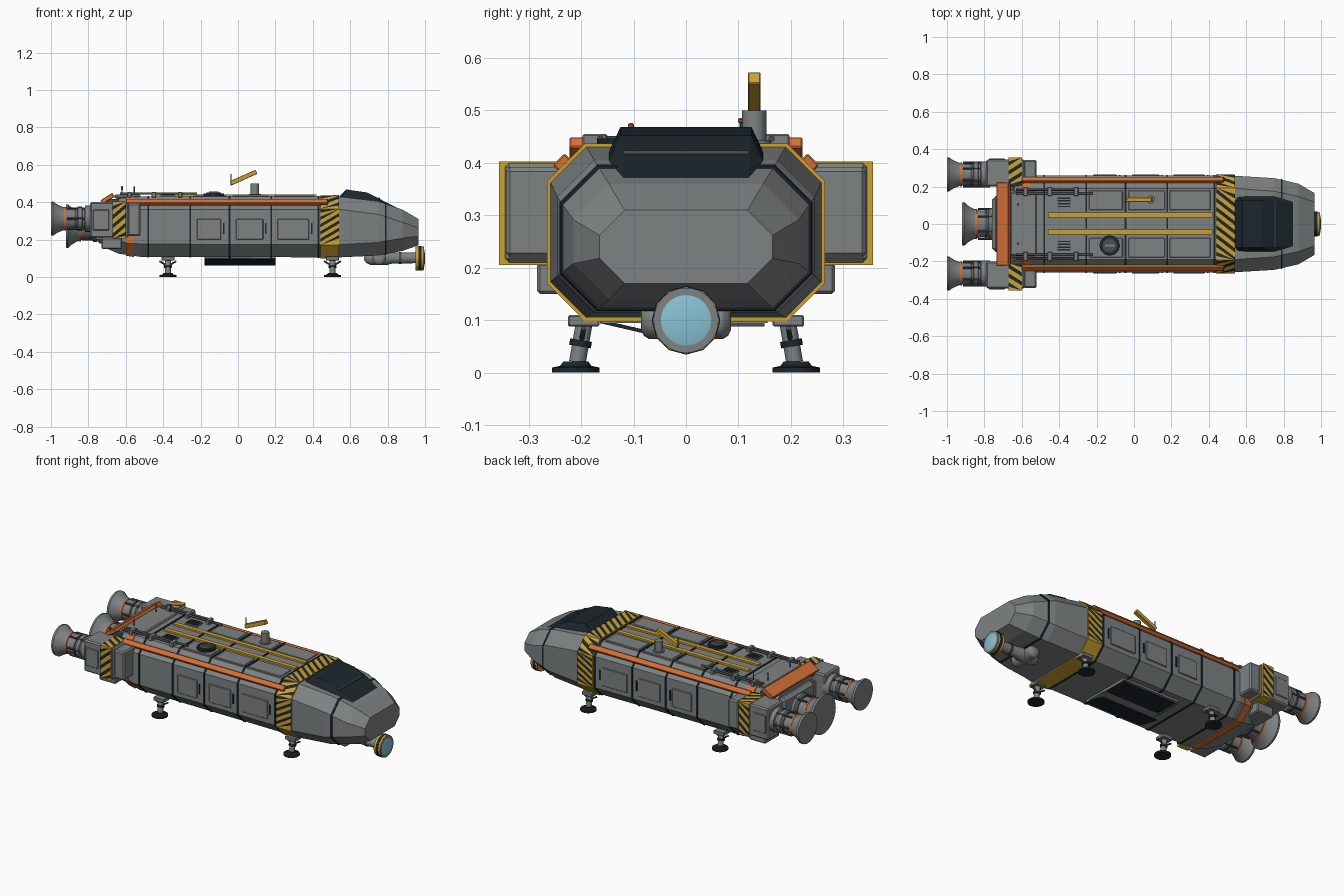
import bpy, bmesh, math
from mathutils import Vector, Matrix

if "Cube" in bpy.data.objects:
    bpy.data.objects.remove(bpy.data.objects["Cube"], do_unlink=True)


def material(name, r, g, b):
    m = bpy.data.materials.new(name)
    m.use_nodes = True
    m.diffuse_color = (r, g, b, 1)
    m.node_tree.nodes["Principled BSDF"].inputs["Base Color"].default_value = (r, g, b, 1)
    return m


GREY = material("hull grey", .21, .225, .23)
STEEL = material("dark steel", .07, .075, .08)
NAVY = material("dark navy", .012, .02, .027)
YELLOW = material("warning yellow", .6, .36, .03)
ORANGE = material("orange", .66, .16, .035)
BLUE = material("lens blue", .25, .54, .66)
RED = material("beacon red", .35, .07, .04)


def finish(name, bm, mat, smooth=False, fix=True):
    if fix:
        bmesh.ops.recalc_face_normals(bm, faces=bm.faces[:])
    if smooth:
        for f in bm.faces:
            f.smooth = True
        for e in bm.edges:
            e.smooth = len(e.link_faces) == 2 and e.calc_face_angle() < .6
    me = bpy.data.meshes.new(name)
    bm.to_mesh(me)
    bm.free()
    me.materials.append(mat)
    ob = bpy.data.objects.new(name, me)
    bpy.context.collection.objects.link(ob)
    return ob


def box(name, x, y, z, mat, bevel=0, rot=None):
    """Box from (min, max) pairs, optionally bevelled and turned about its centre."""
    bm = bmesh.new()
    bmesh.ops.create_cube(bm, size=1)
    size = [abs(p[1] - p[0]) for p in (x, y, z)]
    bmesh.ops.scale(bm, vec=size, verts=bm.verts)
    if bevel:
        bmesh.ops.bevel(bm, geom=bm.edges[:], offset=bevel, segments=1, affect='EDGES')
    if rot:
        bmesh.ops.rotate(bm, matrix=Matrix.Rotation(math.radians(rot[1]), 3, rot[0]), verts=bm.verts)
    bmesh.ops.translate(bm, vec=[sum(p) / 2 for p in (x, y, z)], verts=bm.verts)
    return finish(name, bm, mat)


def loft(name, rings, mat, smooth=False):
    bm = bmesh.new()
    loops = [[bm.verts.new(p) for p in r] for r in rings]
    n = len(loops[0])
    for a, b in zip(loops, loops[1:]):
        for i in range(n):
            bm.faces.new((a[i], a[(i + 1) % n], b[(i + 1) % n], b[i]))
    bm.faces.new(loops[0])
    bm.faces.new(loops[-1])
    return finish(name, bm, mat, smooth)


def lathe(name, start, end, profile, mat, n=24):
    """Round part: profile of (distance, radius) along the line start to end."""
    start, d = Vector(start), (Vector(end) - Vector(start)).normalized()
    q = d.to_track_quat('Z', 'Y')
    rings = [[start + q @ Vector((r * math.cos(2 * math.pi * i / n), r * math.sin(2 * math.pi * i / n), t))
              for i in range(n)] for t, r in profile]
    return loft(name, rings, mat, True)


def rod(name, a, b, r, mat, n=12):
    return lathe(name, a, b, [(0, r), ((Vector(b) - Vector(a)).length, r)], mat, n)


# Hull sections: x, half width, bottom, top, corner cut
SECTIONS = [(-.73, .2, .165, .40, .06), (-.64, .24, .125, .42, .065), (-.52, .258, .108, .43, .068),
            (.54, .258, .105, .43, .068), (.75, .245, .115, .405, .07),
            (.88, .215, .14, .36, .068), (.965, .165, .17, .31, .048)]


def octagon(x, grow=0):
    for a, b in zip(SECTIONS, SECTIONS[1:]):
        if a[0] <= x <= b[0]:
            t = (x - a[0]) / (b[0] - a[0])
            w, lo, hi, c = [p + (q - p) * t for p, q in zip(a[1:], b[1:])]
            break
    w, lo, hi, c = w + grow, lo - grow, hi + grow, c + grow * .6
    half = [(w - c, lo), (w, lo + c), (w, hi - c), (w - c, hi)]
    return [Vector((x, y, z)) for y, z in half + [(-y, z) for y, z in reversed(half)]]


def band(name, x0, x1, grow, mat):
    return loft(name, [octagon(x0, grow), octagon(x1, grow)], mat)


def stripes(name, a, b, x0, x1, count, slant, centre):
    """Diagonal hazard stripes on the flat strip between edges a and b (y, z)."""
    bm = bmesh.new()
    a, b, centre = Vector((0, *a)), Vector((0, *b)), Vector((0, *centre))
    normal = (b - a).cross(Vector((1, 0, 0))).normalized()
    if normal.dot((a + b) / 2 - centre) < 0:
        normal.negate()
    for i in range(-1, count + 1):
        t, w = (i + .1) / count, .45 / count
        corners = [(x0, t), (x0, t + w), (x1, t + w + slant), (x1, t + slant)]
        pts = [Vector((x, 0, 0)) + a.lerp(b, min(1, max(0, u))) + normal * .002 for x, u in corners]
        if (pts[0] - pts[1]).length + (pts[2] - pts[3]).length > .012:
            f = bm.faces.new([bm.verts.new(p) for p in pts])
            f.normal_update()
            if f.normal.dot(normal) < 0:
                f.normal_flip()
    finish(name, bm, NAVY, fix=False)


# Hull and its bands
loft("hull", [octagon(s[0]) for s in SECTIONS], GREY)
band("hazard_band", .44, .54, .007, YELLOW)
band("rear_orange_band", -.6, -.555, .006, ORANGE)
for x in (-.48, -.255, -.045, .178, .43, .79):
    band("hull_seam", x - .005, x + .005, .004, NAVY)
o = octagon(.5, .007)
for i in (1, 2, 3, 4, 5):
    stripes("band_stripes", o[i][1:], o[i + 1][1:], .44, .54, (5, 2, 8, 2, 5)[i - 1],
            (.3, .5, .2, -.5, -.3)[i - 1], (0, .27))

# Canopy
bm = bmesh.new()
for x, y, z in [(.54, .125, .43), (.58, .125, .468), (.69, .125, .452), (.87, .118, .36),
                (.54, .155, .40), (.6, .16, .395), (.78, .155, .385)]:
    for s in (-1, 1):
        bm.verts.new((x, y * s, z))
bmesh.ops.convex_hull(bm, input=bm.verts[:])
finish("canopy", bm, NAVY)
box("canopy_bar", (.75, .758), (-.12, .12), (.417, .424), STEEL)

# Top fittings
for y in (-.042, .048):
    box("top_yellow_strip", (-.46, .42), (y - .013, y + .013), (.43, .44), YELLOW)
for x0, x1 in ((-.24, -.06), (-.03, .165), (.19, .41)):
    for s in (-1, 1):
        box("top_panel", (x0, x1), (s * .075, s * .18), (.428, .436), GREY, .003)
        box("side_panel", (x0 + .02, x1 - .03), (s * .25, s * .264), (.2, .31), GREY, .003)
        box("side_slot", (x1 - .02, x1 - .012), (s * .25, s * .263), (.23, .29), NAVY)
box("rear_top_block", (-.66, -.52), (-.17, .17), (.42, .44), GREY, .006)
for s in (-1, 1):
    rail = box("orange_rail", (-.6, .48), (s * .235 - .016, s * .235 + .016), (.388, .41), ORANGE, .003, ('X', -45 * s))
    for y in (.163, .183):
        rod("top_pipe", (-.63, s * y, .446), (-.22 - (y > .17) * .08, s * y, .446), .006, STEEL)
    for x in (-.58, -.45, -.31):
        box("pipe_clamp", (x - .012, x + .012), (s * .15, s * .197), (.425, .455), GREY, .003)
    for i in range(4):
        box("vent_slat", (-.415, -.335), (s * .085, s * .145), (.43, .437), GREY)
        box("vent_slot", (-.41, -.34), (s * (.09 + i * .015), s * (.097 + i * .015)), (.43, .44), NAVY)
    rod("antenna", (-.62, s * .105, .43), (-.62, s * .105, .475 + s * .005), .003, STEEL, 8)
    lathe("beacon", (-.62, s * .105, .47 + s * .005), (-.62, s * .105, 1),
          [(0, .002), (.003, .006), (.008, .006), (.011, .002)], RED, 12)
rod("rear_antenna", (-.555, .15, .43), (-.555, .15, .485), .003, STEEL, 8)
rod("hatch_ring", (-.13, -.115, .43), (-.13, -.115, .446), .055, NAVY)
rod("hatch_lid", (-.13, -.115, .43), (-.13, -.115, .451), .038, STEEL)
box("hatch_handle", (-.155, -.105), (-.12, -.11), (.45, .456), GREY)
box("tail_orange_beam", (-.735, -.66), (-.222, .222), (.408, .432), ORANGE, .003, ('Y', -32))
for y in (-.19, -.065, .065, .19):
    box("tail_beam_bracket", (-.72, -.64), (y - .012, y + .012), (.38, .418), STEEL)

# Gun mount
rod("turret_post", (.09, .13, .43), (.09, .13, .50), .023, GREY)
rod("turret_base", (.09, .13, .43), (.09, .13, .443), .032, GREY)
box("turret_barrel", (-.045, .105), (.118, .142), (.52, .544), YELLOW, .002, ('Y', -24))
rod("turret_whip", (-.038, .13, .49), (-.038, .13, .552), .003, STEEL, 8)

# Engine pods with hazard collars
for s in (-1, 1):
    box("engine_pod", (-.79, -.585), (s * .2, s * .345), (.21, .4), GREY, .008)
    box("pod_front", (-.59, -.52), (s * .22, s * .343), (.22, .392), GREY, .008)
    box("pod_collar", (-.67, -.6), (s * .21, s * .356), (.205, .403), YELLOW)
    box("lower_pod_block", (-.73, -.62), (s * .15, s * .284), (.15, .21), GREY, .006)
    stripes("pod_side_stripes", (s * .356, .205), (s * .356, .403), -.67, -.6, 4, .3, (s * .28, .3))
    stripes("pod_top_stripes", (s * .21, .403), (s * .356, .403), -.67, -.6, 3, .3, (s * .28, .3))
    box("pod_side_plate", (-.775, -.69), (s * .33, s * .35), (.25, .36), GREY, .003)


def engine(x, y, z, k):
    prof = [(0, .09), (.012, .091), (.03, .078), (.055, .066), (.075, .06), (.1, .056), (.14, .056),
            (.145, .066), (.165, .066), (.168, .058), (.18, .058), (.183, .07), (.23, .07)]
    lathe("engine_nozzle", (x, y, z), (1, y, z), [(t, r * k) for t, r in prof], GREY, 32)
    rod("nozzle_orange_ring", (x + .07, y, z), (x + .08, y, z), .0635 * k, ORANGE, 32)
    rod("nozzle_dark_ring", (x + .125, y, z), (x + .133, y, z), .06 * k, STEEL, 32)
    for i in range(6):
        a = i * math.pi / 3
        dy, dz = .063 * k * math.cos(a), .063 * k * math.sin(a)
        rod("nozzle_feed_pipe", (x + .085, y + dy, z + dz), (x + .21, y + dy, z + dz), .006, STEEL, 8)


engine(-1, .265, .312, 1)
engine(-1, -.265, .312, 1)
engine(-.92, 0, .272, 1.28)
box("centre_engine_mount", (-.76, -.7), (-.15, .15), (.18, .38), GREY, .02)

# Landing legs
for x in (-.375, .505):
    for s in (-1, 1):
        box("leg_mount", (x - .035, x + .035), (s * .165, s * .225), (.088, .11), GREY, .003)
        rod("leg_strut", (x, s * .194, .095), (x, s * .207, .02), .016, GREY)
        rod("leg_collar", (x, s * .2, .062), (x, s * .202, .05), .021, NAVY)
        lathe("foot", (x, s * .21, 0), (x, s * .21, 1), [(0, .045), (.01, .045), (.013, .03), (.021, .024)], NAVY)
        for d in (-1, 1):
            rod("leg_brace", (x + d * .045, s * .195, .085), (x, s * .2, .058), .005, STEEL, 8)

# Belly bay with one door hanging open
box("bay_frame", (-.18, .2), (-.16, .155), (.095, .108), GREY)
box("bay_floor", (-.165, .185), (0, .14), (.091, .1), NAVY)
box("bay_door", (-.18, .2), (-.165, -.02), (.078, .085), NAVY, 0, ('X', -13))
for x in (-.18, .195):
    box("bay_edge", (x, x + .005), (-.01, .15), (.088, .1), STEEL)

# Chin sensor
lathe("sensor_housing", (.675, 0, .102), (1, 0, .102),
      [(0, .012), (.012, .028), (.035, .038), (.12, .038), (.15, .03), (.28, .028)], GREY)
rod("sensor_trunnion", (.755, -.07, .1), (.755, .07, .1), .036, GREY)
for s in (-1, 1):
    lathe("trunnion_cap", (.755, s * .07, .1), (.755, s * 1, .1), [(0, .036), (.01, .03), (.016, .018)], GREY)
rod("sensor_neck_ring", (.86, 0, .102), (.875, 0, .102), .033, STEEL)
rod("sensor_yellow_drum", (.95, 0, .1), (.99, 0, .1), .064, YELLOW)
rod("sensor_dark_ring", (.964, 0, .1), (.98, 0, .1), .0655, NAVY)
rod("sensor_rim", (.985, 0, .1), (.995, 0, .1), .062, GREY, 32)
lathe("sensor_lens", (.99, 0, .1), (2, 0, .1), [(0, .049), (.005, .048), (.008, .035), (.01, .012)], BLUE, 32)
rod("sensor_stalk", (.74, 0, .1), (.74, 0, .15), .025, STEEL)
